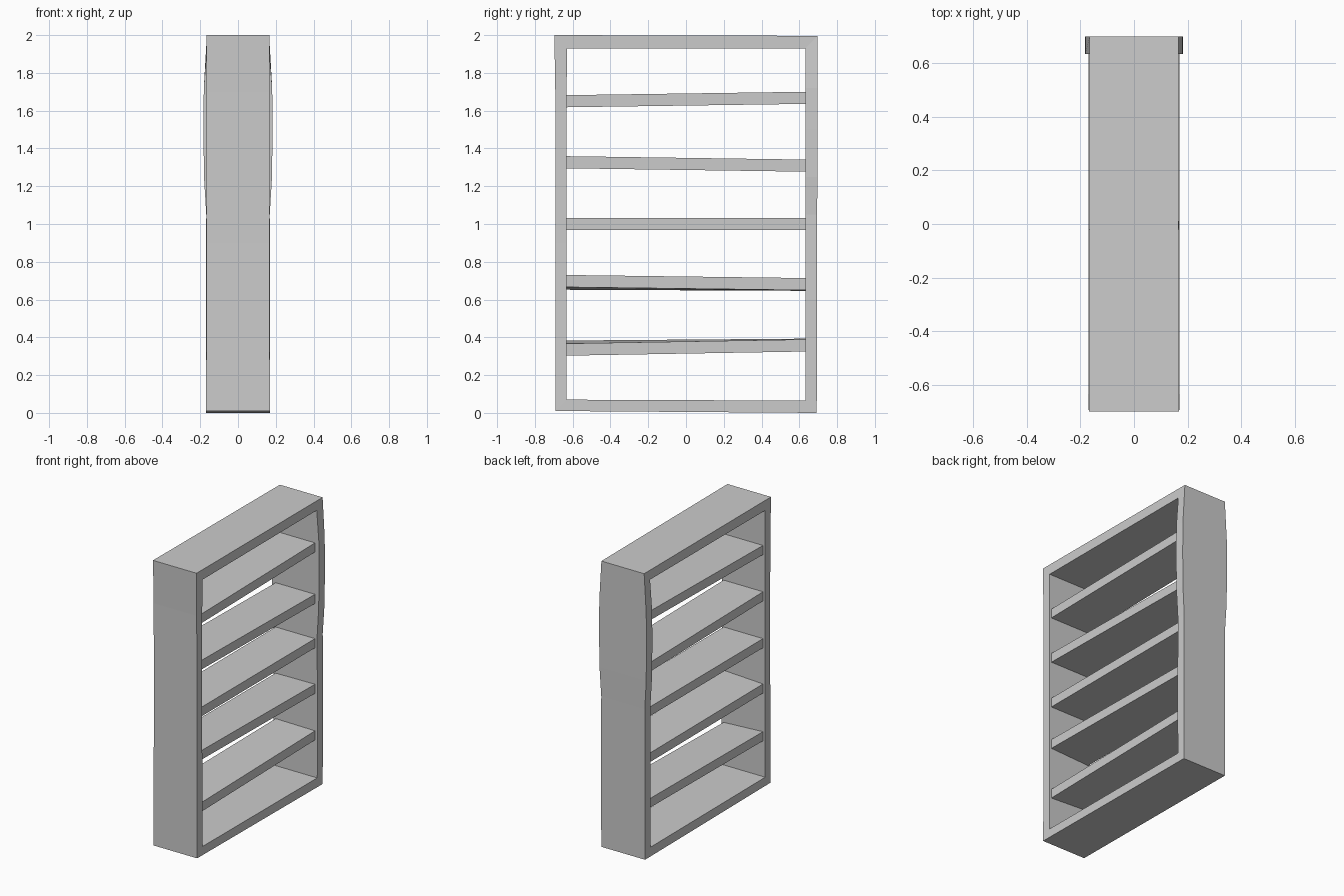
import bpy, bmesh

if "Cube" in bpy.data.objects:
    bpy.data.objects.remove(bpy.data.objects["Cube"])


def make_object(name, bm):
    bmesh.ops.recalc_face_normals(bm, faces=bm.faces)
    mesh = bpy.data.meshes.new(name)
    bm.to_mesh(mesh)
    bm.free()
    obj = bpy.data.objects.new(name, mesh)
    bpy.context.collection.objects.link(obj)
    return obj


def loft(name, sections, closed):
    """Join four-cornered sections; either close the loop or cap the ends."""
    bm = bmesh.new()
    rings = [[bm.verts.new(p) for p in s] for s in sections]
    pairs = list(zip(rings, rings[1:]))
    if closed:
        pairs.append((rings[-1], rings[0]))
    for a, b in pairs:
        for i in range(4):
            j = (i + 1) % 4
            bm.faces.new((a[i], a[j], b[j], b[i]))
    if not closed:
        bm.faces.new(rings[0])
        bm.faces.new(rings[-1])
    return make_object(name, bm)


# Outer frame: outer y, outer z, inner y, inner z, half depth
frame_stations = [
    (-0.692, 0.010, -0.632, 0.070, 0.169),
    (0.692, 0.000, 0.632, 0.065, 0.169),
    (0.694, 0.60, 0.632, 0.60, 0.170),
    # bulging upper half of the far side
    (0.694, 1.05, 0.632, 1.05, 0.168),
    (0.696, 1.25, 0.632, 1.25, 0.180),
    (0.697, 1.50, 0.632, 1.50, 0.183),
    (0.697, 1.72, 0.632, 1.72, 0.181),
    (0.697, 1.996, 0.632, 1.930, 0.165),
    (-0.697, 2.000, -0.630, 1.930, 0.168),
    (-0.692, 1.70, -0.632, 1.70, 0.166),
    (-0.690, 0.90, -0.632, 0.90, 0.166),
]
loft("frame", [[(-h, yo, zo), (h, yo, zo), (h, yi, zi), (-h, yi, zi)]
               for yo, zo, yi, zi, h in frame_stations], True)

# Crooked shelves: centre height at each end, and rise from front edge to back edge at the first end
shelves = [(0.343, 0.359, -0.016), (0.691, 0.680, 0.014), (1.0, 1.0, 0.0),
           (1.327, 1.309, 0.0), (1.650, 1.668, 0.0)]
for n, (z0, z1, twist) in enumerate(shelves, 1):
    sections = []
    for y, z, t in ((-0.634, z0, twist / 2), (0.634, z1, twist / 8)):
        d, h = 0.152, 0.032
        sections.append([(-d, y, z - h - t), (d, y, z - h + t),
                         (d, y, z + h + t), (-d, y, z + h - t)])
    loft(f"shelf_{n}", sections, False)
